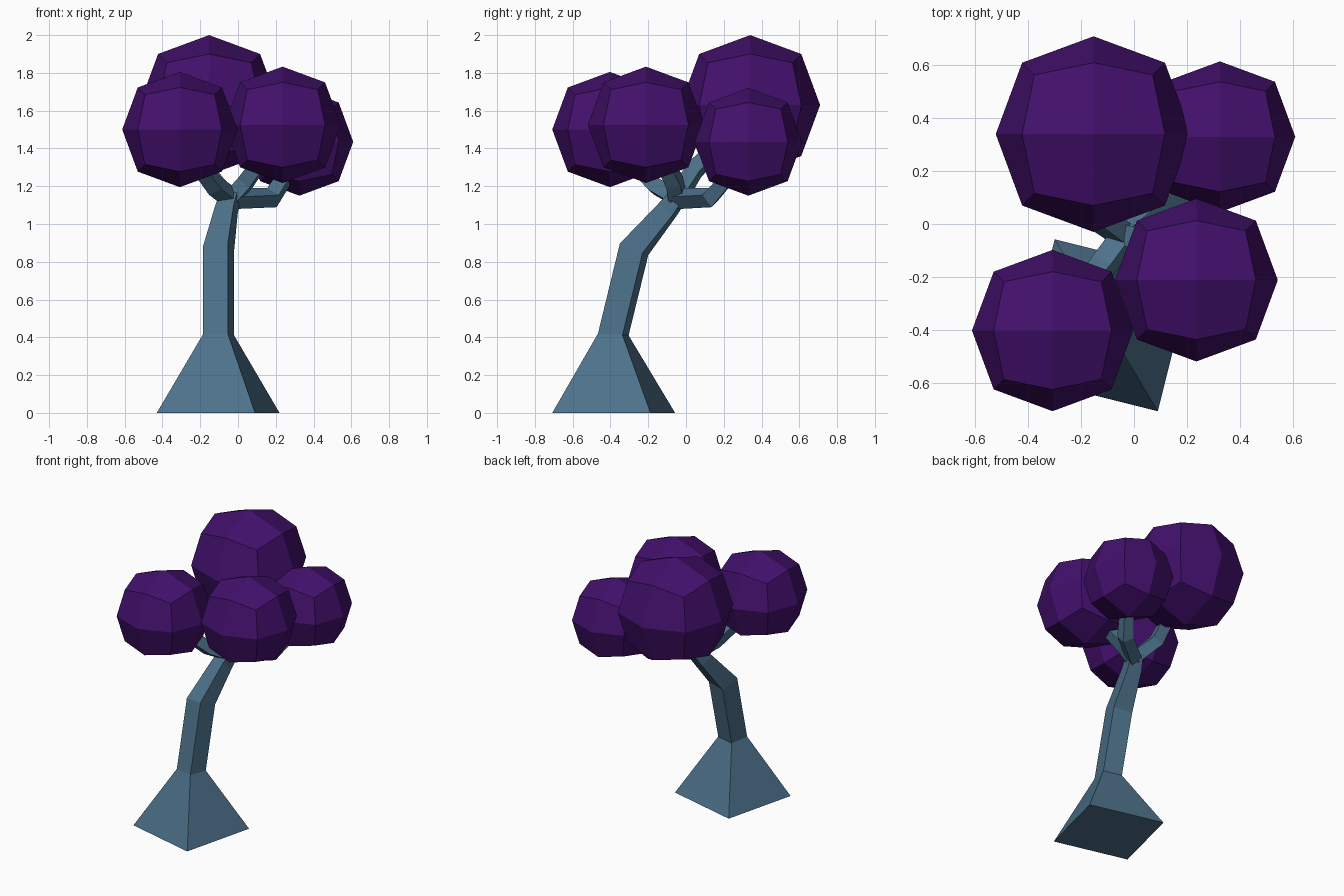
import bpy, bmesh
from mathutils import Vector

cube = bpy.data.objects.get("Cube")
if cube:
    bpy.data.objects.remove(cube, do_unlink=True)


def material(name, colour):
    mat = bpy.data.materials.new(name)
    mat.use_nodes = True
    mat.diffuse_color = (*colour, 1)
    mat.node_tree.nodes["Principled BSDF"].inputs["Base Color"].default_value = (*colour, 1)
    return mat


bark = material("blue_grey_bark", (0.074, 0.165, 0.255))
leaves = material("deep_purple_leaves", (0.055, 0.005, 0.15))


def finish(bm, name, mat):
    bmesh.ops.recalc_face_normals(bm, faces=bm.faces[:])
    mesh = bpy.data.meshes.new(name)
    bm.to_mesh(mesh)
    bm.free()
    mesh.materials.append(mat)
    obj = bpy.data.objects.new(name, mesh)
    bpy.context.collection.objects.link(obj)
    return obj


# Twisted square section shared by the trunk and branches
SQUARE = [Vector(p) for p in ((0.195, -0.325, 0), (0.325, 0.195, 0),
                              (-0.195, 0.325, 0), (-0.325, -0.195, 0))]


def limb(name, rings):
    """Loft the square through rings of (centre, normal, scale)."""
    bm = bmesh.new()
    loops = []
    for centre, normal, scale in rings:
        turn = Vector((0, 0, 1)).rotation_difference(Vector(normal))
        loops.append([bm.verts.new(Vector(centre) + turn @ (p * scale)) for p in SQUARE])
    for a, b in zip(loops, loops[1:]):
        for i in range(4):
            j = (i + 1) % 4
            bm.faces.new((a[i], a[j], b[j], b[i]))
    bm.faces.new(loops[0][::-1])
    bm.faces.new(loops[-1])
    return finish(bm, name, bark)


# Trunk with flared foot
limb("trunk", [
    ((-0.105, -0.383, 0), (0, 0, 1), 1.0),
    ((-0.103, -0.385, 0.415), (0, 0.06, 1), 0.25),
    ((-0.103, -0.275, 0.866), (0, 0.38, 0.92), 0.25),
    ((-0.06, -0.095, 1.08), (0.12, 0.5, 0.85), 0.185),
    ((-0.035, -0.035, 1.16), (0.1, 0.3, 0.9), 0.16),
])

# Branches: start, elbow, tip
FORK = Vector((-0.035, -0.045, 1.135))
branches = {
    "back_branch": ((-0.16, 0.04, 1.28), (-0.16, 0.25, 1.5)),
    "back_left_branch": ((0.18, 0.13, 1.14), (0.32, 0.32, 1.36)),
    "front_left_branch": ((0.04, -0.06, 1.22), (0.22, -0.19, 1.47)),
    "front_right_branch": ((-0.12, -0.16, 1.20), (-0.29, -0.37, 1.42)),
}
for name, (elbow, tip) in branches.items():
    elbow, tip = Vector(elbow), Vector(tip)
    first, second = (elbow - FORK).normalized(), (tip - elbow).normalized()
    limb(name, [(FORK, first, 0.15), (elbow, first + second, 0.15), (tip, second, 0.12)])


# Foliage: rounded cubes with four faces per side
def foliage(name, centre, radius):
    bm = bmesh.new()
    bmesh.ops.create_cube(bm, size=2)
    bmesh.ops.subdivide_edges(bm, edges=bm.edges[:], cuts=1, use_grid_fill=True)
    reach = {1: 1.0, 2: 0.73, 3: 0.605}
    for v in bm.verts:
        axes = sum(abs(c) > 0.5 for c in v.co)
        v.co = Vector(centre) + v.co * reach[axes] * radius
    finish(bm, name, leaves)


foliage("back_foliage", (-0.153, 0.34, 1.63), 0.37)
foliage("back_left_foliage", (0.325, 0.33, 1.435), 0.285)
foliage("front_left_foliage", (0.236, -0.212, 1.525), 0.308)
foliage("front_right_foliage", (-0.308, -0.403, 1.5), 0.305)
